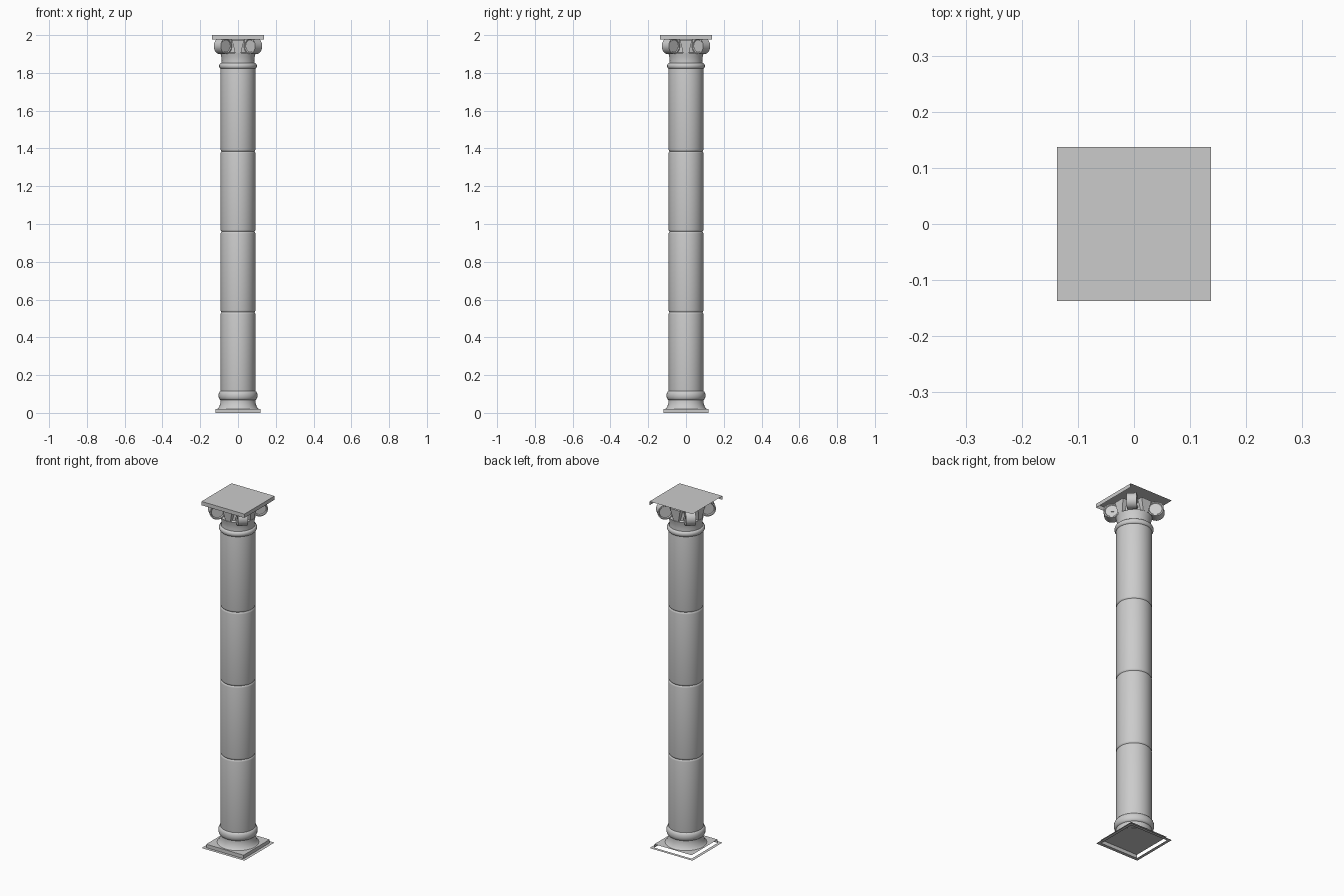
import bpy, bmesh
from math import pi, cos, sin
from mathutils import Matrix, Vector

cube = bpy.data.objects.get("Cube")
if cube:
    bpy.data.objects.remove(cube, do_unlink=True)


def finish(name, bm, smooth=False, recalc=True):
    """Turn a bmesh into a named object."""
    bmesh.ops.remove_doubles(bm, verts=bm.verts, dist=1e-5)
    if recalc:
        bmesh.ops.recalc_face_normals(bm, faces=bm.faces)
    mesh = bpy.data.meshes.new(name)
    bm.to_mesh(mesh)
    bm.free()
    obj = bpy.data.objects.new(name, mesh)
    bpy.context.collection.objects.link(obj)
    if smooth:
        bpy.ops.object.select_all(action='DESELECT')
        obj.select_set(True)
        bpy.context.view_layer.objects.active = obj
        bpy.ops.object.shade_smooth_by_angle(angle=0.6)
    return obj


def lathe(name, profile, steps=40, matrix=None):
    """Spin an (radius, height) profile around z."""
    bm = bmesh.new()
    verts = [bm.verts.new((r, 0, z)) for r, z in profile]
    edges = [bm.edges.new(pair) for pair in zip(verts, verts[1:])]
    bmesh.ops.spin(bm, geom=verts + edges, cent=(0, 0, 0), axis=(0, 0, 1),
                   angle=2 * pi, steps=steps)
    if matrix:
        bm.transform(matrix)
    return finish(name, bm, smooth=True)


def bulge(radius, depth, low, high, count=8):
    """Half-round moulding profile."""
    mid, half = (low + high) / 2, (high - low) / 2
    return [(radius + depth * cos(a), mid + half * sin(a))
            for a in (-pi / 2 + pi * i / count for i in range(count + 1))]


def sheet_slab(name, half, low, high, flange=0):
    """Thin slab: top, +x and -y sides, optional flat flange at the foot."""
    bm = bmesh.new()

    def quad(*points):
        bm.faces.new([bm.verts.new(p) for p in points])

    h = half
    quad((-h, -h, high), (h, -h, high), (h, h, high), (-h, h, high))
    quad((-h, -h, low), (h, -h, low), (h, -h, high), (-h, -h, high))
    quad((h, -h, low), (h, h, low), (h, h, high), (h, -h, high))
    if flange:
        f = flange
        for i in range(4):
            turn = Matrix.Rotation(i * pi / 2, 3, 'Z')
            quad(*[turn @ Vector(p) for p in
                   ((-f, -f, low), (f, -f, low), (h, -h, low), (-h, -h, low))])
    return finish(name, bm, recalc=False)


# Plinth and abacus
sheet_slab("plinth", 0.119, 0, 0.02, flange=0.137)
sheet_slab("abacus", 0.137, 1.978, 2.0)

# Base mouldings: flared foot and round torus
foot = [(0, 0.018), (0.112, 0.018), (0.108, 0.021), (0.101, 0.03),
        (0.095, 0.045), (0.092, 0.06), (0.092, 0.075)]
lathe("base_foot", foot)
lathe("base_torus", bulge(0.09, 0.013, 0.068, 0.116))

# Shaft drums with narrow rounded joints
R, chamfer = 0.092, 0.005
joints = [0.1, 0.533, 0.96, 1.385, 1.835]
for i, (low, high) in enumerate(zip(joints, joints[1:])):
    lathe(f"shaft_drum_{i + 1}",
          [(R - chamfer, low), (R - 0.001, low + chamfer), (R, low + 0.01),
           (R, high - 0.01), (R - 0.001, high - chamfer), (R - chamfer, high)])

# Capital: collar ring and bell
lathe("collar_ring", bulge(0.089, 0.011, 1.822, 1.852))
lathe("capital_bell", [(0.087, 1.845), (0.086, 1.865), (0.088, 1.885),
                       (0.093, 1.905), (0.076, 1.908), (0.076, 1.98)])

# Corner scrolls, each joined to the bell by a short strap
r, w, dist, z = 0.042, 0.026, 0.113, 1.942
half_disc = [(0, w - 0.005), (r - 0.01, w - 0.005), (r - 0.006, w), (r, w)]
scroll = half_disc + [(p, -q) for p, q in reversed(half_disc)]
for i in range(4):
    place = Matrix.Rotation(pi / 4 + i * pi / 2, 4, 'Z')
    lathe(f"scroll_{i + 1}", scroll, 28,
          place @ Matrix.Translation((dist, 0, z)) @ Matrix.Rotation(pi / 2, 4, 'X'))
    bm = bmesh.new()
    bmesh.ops.create_cube(bm, size=1, matrix=place
                          @ Matrix.Translation((0.085, 0, 1.957))
                          @ Matrix.Diagonal((0.06, 0.045, 0.04, 1)))
    finish(f"scroll_strap_{i + 1}", bm)

# Tapered block in the middle of each capital face
for i in range(4):
    bm = bmesh.new()
    bmesh.ops.create_cube(bm, size=1)
    for v in bm.verts:
        top = v.co.z > 0
        v.co = ((0.1 if top else 0.092) if v.co.x > 0 else 0.06,
                v.co.y * (0.064 if top else 0.032),
                1.974 if top else 1.906)
    bm.transform(Matrix.Rotation(i * pi / 2, 4, 'Z'))
    finish(f"face_block_{i + 1}", bm)
